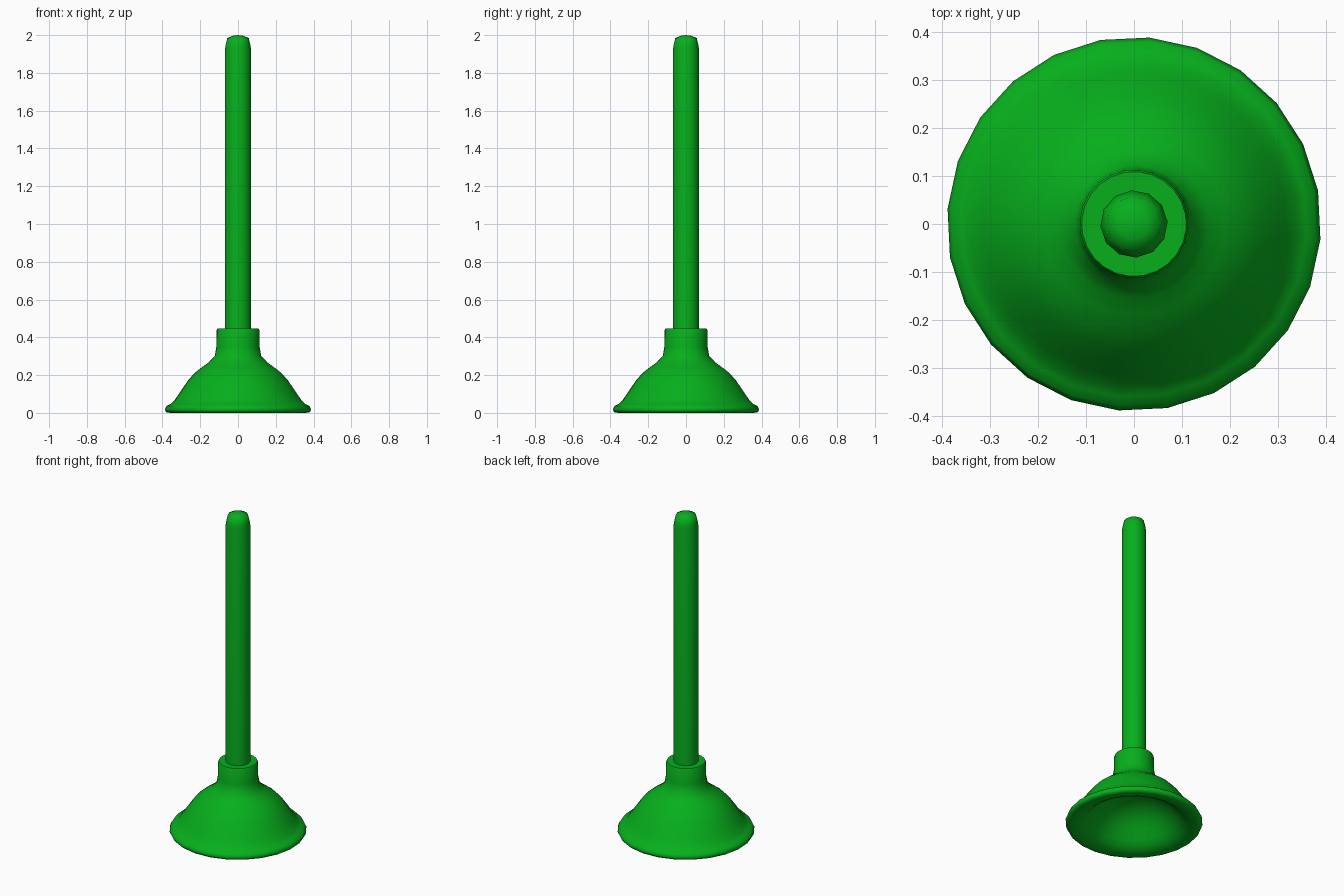
import bpy
import math

cube = bpy.data.objects.get("Cube")
if cube:
    bpy.data.objects.remove(cube, do_unlink=True)

green = bpy.data.materials.new("green")
colour = (0.002, 0.43, 0.012, 1.0)
green.diffuse_color = colour
green.use_nodes = True
shader = next(n for n in green.node_tree.nodes if n.type == 'BSDF_PRINCIPLED')
shader.inputs["Base Color"].default_value = colour
shader.inputs["Roughness"].default_value = 0.6


def lathe(name, profile, sides, turn, sharp):
    """Revolve (radius, height) points about z; a zero radius makes a pole."""
    verts, rings, faces = [], [], []
    for r, z in profile:
        n = sides if r > 0 else 1
        rings.append([len(verts) + i % n for i in range(sides)])
        for i in range(n):
            a = turn + math.tau * i / sides
            verts.append((r * math.cos(a), r * math.sin(a), z))
    for low, high in zip(rings, rings[1:]):
        for i in range(sides):
            j = (i + 1) % sides
            quad = [low[i], low[j], high[j], high[i]]
            faces.append(list(dict.fromkeys(quad)))
    mesh = bpy.data.meshes.new(name)
    mesh.from_pydata(verts, [], faces)
    mesh.materials.append(green)
    obj = bpy.data.objects.new(name, mesh)
    bpy.context.collection.objects.link(obj)
    bpy.ops.object.select_all(action='DESELECT')
    obj.select_set(True)
    bpy.context.view_layer.objects.active = obj
    bpy.ops.object.shade_smooth_by_angle(angle=math.radians(sharp))


# Hollow rubber cup: shallow inner dome, broad rim, flared outside, collar
inside = [(0, 0.188), (0.06, 0.183), (0.12, 0.165), (0.17, 0.135),
          (0.215, 0.095), (0.255, 0.05), (0.285, 0.023), (0.31, 0.01)]
rim = [(0.335, 0.002), (0.36, 0.0), (0.382, 0.004), (0.389, 0.018),
       (0.38, 0.036)]
outside = [(0.36, 0.046), (0.339, 0.064), (0.318, 0.095), (0.295, 0.129),
           (0.265, 0.172), (0.23, 0.212), (0.19, 0.243), (0.155, 0.268),
           (0.123, 0.303), (0.115, 0.35)]
collar = [(0.113, 0.438), (0.109, 0.446), (0.06, 0.446)]
lathe("rubber_cup", inside + rim + outside + collar,
      24, math.radians(10.3), 60)

# Straight handle with a tapered, domed end
handle = [(0, 0.3), (0.07, 0.3), (0.07, 1.92), (0.066, 1.945),
          (0.057, 1.984), (0.03, 1.996), (0, 2.0)]
lathe("handle", handle, 12, math.radians(4), 60)
